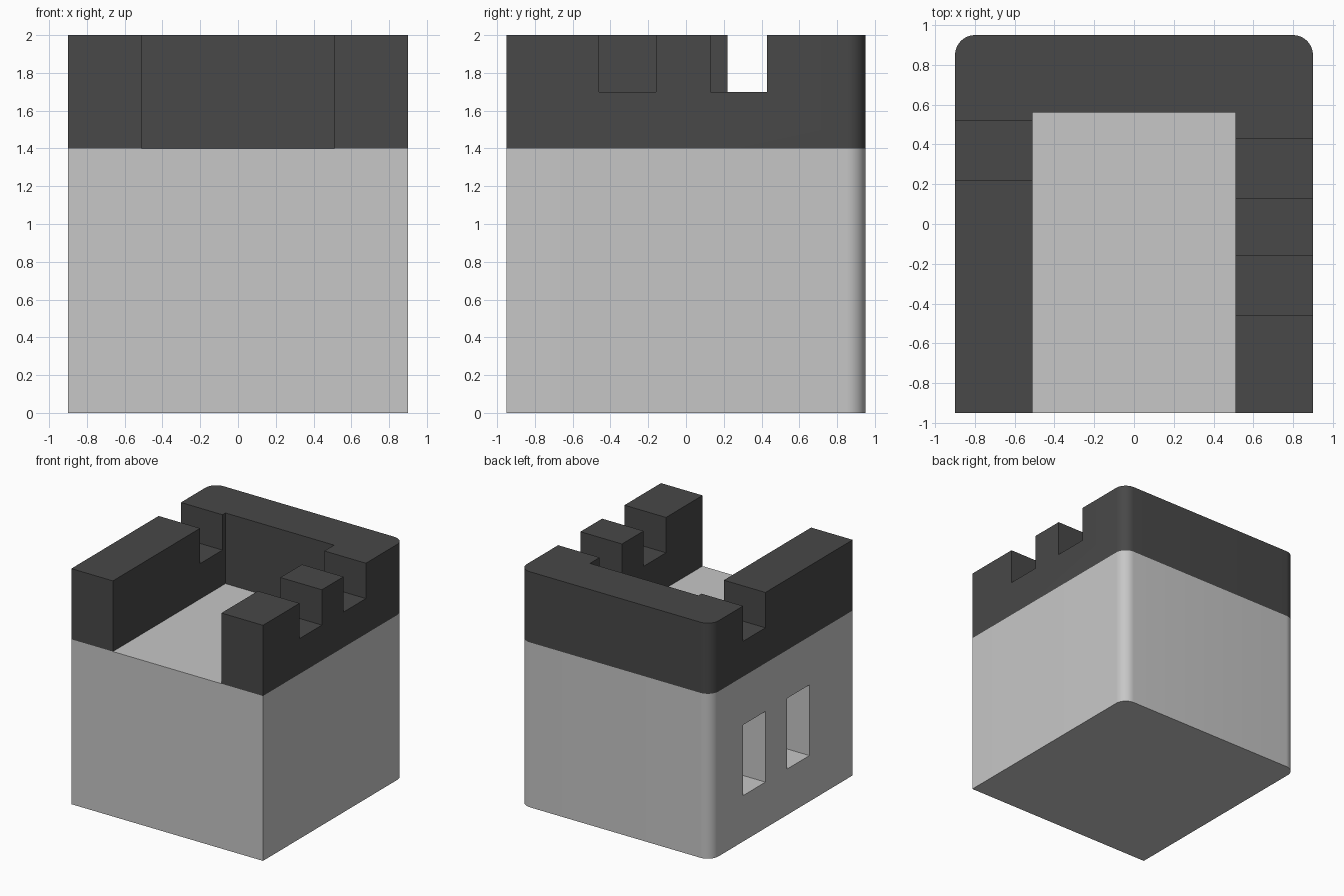
import bpy, bmesh, math

cube = bpy.data.objects.get("Cube")
if cube:
    bpy.data.objects.remove(cube, do_unlink=True)

HX, HY = 0.90, 0.95            # half width and half depth
INNER_X, INNER_Y = 0.51, 0.56  # inside faces of the parapet
FLOOR, TOP = 1.40, 2.0
RADIUS = 0.10


def material(name, value):
    mat = bpy.data.materials.new(name)
    mat.use_nodes = True
    colour = (value, value, value, 1)
    mat.diffuse_color = colour
    bsdf = next(n for n in mat.node_tree.nodes if n.type == 'BSDF_PRINCIPLED')
    bsdf.inputs["Base Color"].default_value = colour
    return mat


light_stone = material("light stone", 0.57)
dark_stone = material("dark stone", 0.065)


def prism(name, outline, z0, z1, mat):
    """Extrude a plan outline from z0 up to z1."""
    bm = bmesh.new()
    base = bm.faces.new([bm.verts.new((x, y, z0)) for x, y in outline])
    top = bmesh.ops.extrude_face_region(bm, geom=[base])["geom"]
    bmesh.ops.translate(bm, vec=(0, 0, z1 - z0),
                        verts=[v for v in top if isinstance(v, bmesh.types.BMVert)])
    bmesh.ops.recalc_face_normals(bm, faces=bm.faces)
    mesh = bpy.data.meshes.new(name)
    bm.to_mesh(mesh)
    bm.free()
    mesh.materials.append(mat)
    obj = bpy.data.objects.new(name, mesh)
    bpy.context.collection.objects.link(obj)
    return obj


def box(name, x0, x1, y0, y1, z0, z1, mat):
    return prism(name, [(x0, y0), (x1, y0), (x1, y1), (x0, y1)], z0, z1, mat)


def activate(obj):
    bpy.ops.object.select_all(action='DESELECT')
    obj.select_set(True)
    bpy.context.view_layer.objects.active = obj


def cut(obj, cutters):
    activate(obj)
    for cutter in cutters:
        mod = obj.modifiers.new("cut", 'BOOLEAN')
        mod.operation = 'DIFFERENCE'
        mod.solver = 'EXACT'
        mod.object = cutter
        bpy.ops.object.modifier_apply(modifier=mod.name)
        bpy.data.objects.remove(cutter, do_unlink=True)


# Plan outline: square front corners, rounded back corners
right_arc = [(HX - RADIUS + RADIUS * math.cos(a), HY - RADIUS + RADIUS * math.sin(a))
             for a in (math.pi / 2 * i / 10 for i in range(11))]
left_arc = [(-x, y) for x, y in reversed(right_arc)]
outer = [(HX, -HY)] + right_arc + left_arc + [(-HX, -HY)]
inner = [(-INNER_X, -HY), (-INNER_X, INNER_Y), (INNER_X, INNER_Y), (INNER_X, -HY)]

# Tower body with two deep window recesses on the -x side
body = prism("tower_body", outer, 0, FLOOR, light_stone)
cut(body, [box("window_cutter", -HX - 0.1, -INNER_X, y, y + 0.30, 0.39, 0.99, light_stone)
           for y in (0.22, -0.37)])

# U-shaped parapet, open at the front, with crenel notches
parapet = prism("parapet", outer + inner, FLOOR, TOP, dark_stone)
notches = [(-1, 0.22), (1, 0.13), (1, -0.46)]   # side, front edge
cut(parapet, [box("notch_cutter", *sorted((side * 0.45, side * 1.0)),
                  y, y + 0.30, 1.70, TOP + 0.1, dark_stone)
              for side, y in notches])

for obj in (body, parapet):
    activate(obj)
    bpy.ops.object.shade_smooth_by_angle(angle=math.radians(30))
